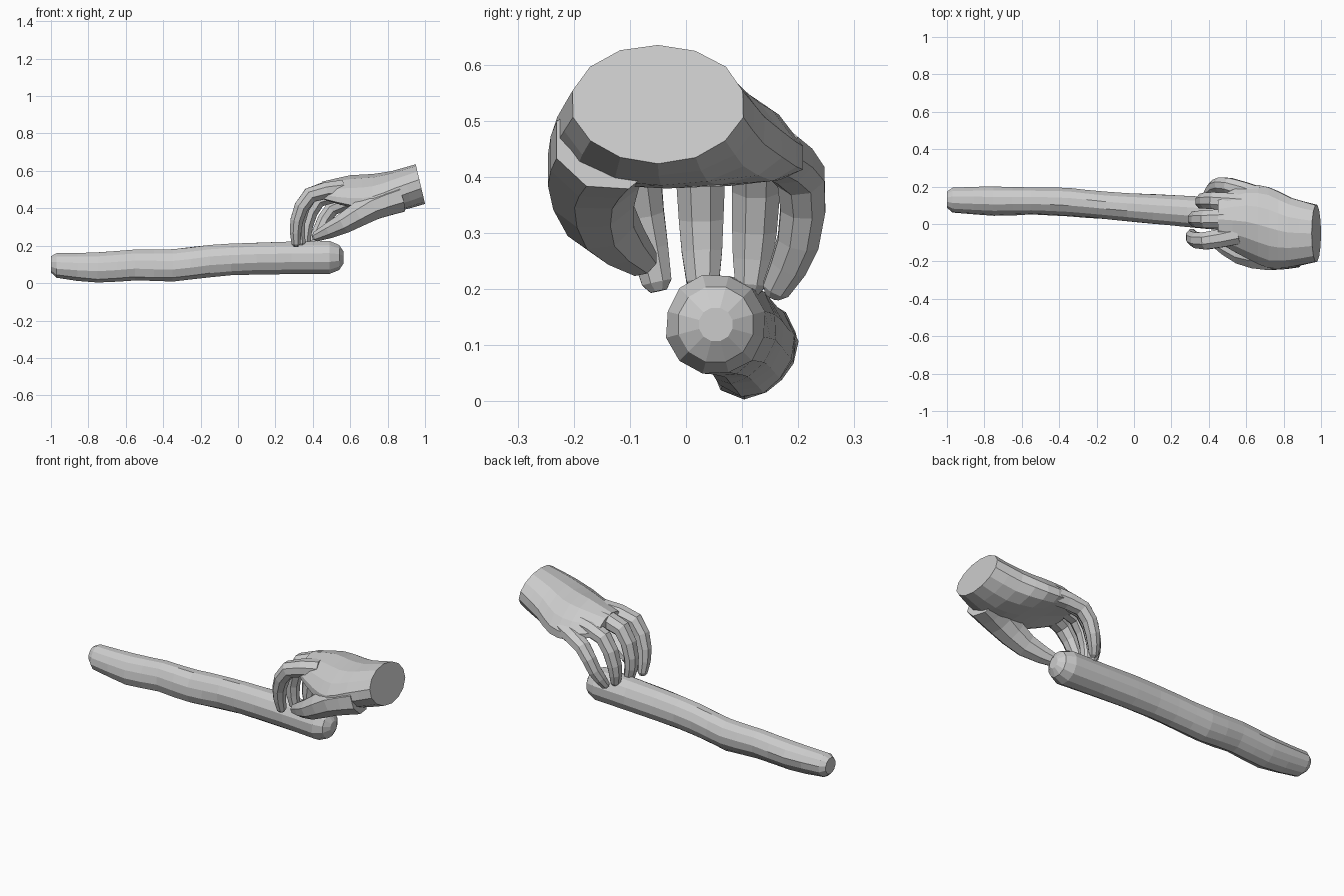
import bpy, bmesh, math, random
from mathutils import Vector

if "Cube" in bpy.data.objects:
    bpy.data.objects.remove(bpy.data.objects["Cube"])

random.seed(4)
TAU = math.tau


def loft(name, rings):
    """Skin a list of equal-length rings into a closed flat-shaded solid."""
    bm = bmesh.new()
    vs = [[bm.verts.new(p) for p in r] for r in rings]
    n = len(rings[0])
    for a, b in zip(vs, vs[1:]):
        for i in range(n):
            j = (i + 1) % n
            bm.faces.new((a[i], a[j], b[j], b[i]))
    bm.faces.new(vs[0][::-1])
    bm.faces.new(vs[-1])
    bmesh.ops.recalc_face_normals(bm, faces=bm.faces)
    me = bpy.data.meshes.new(name)
    bm.to_mesh(me)
    bm.free()
    ob = bpy.data.objects.new(name, me)
    bpy.context.collection.objects.link(ob)
    return ob


def smooth(rows, steps=2):
    """Catmull-Rom through rows of numbers, adding points between them."""
    rows = [Vector(r) for r in rows]
    ext = [2 * rows[0] - rows[1]] + rows + [2 * rows[-1] - rows[-2]]
    out = []
    for a, b, c, d in zip(ext, ext[1:], ext[2:], ext[3:]):
        for k in range(steps):
            t = k / steps
            out.append(b + (c - a) * (t / 2) + (2 * a - 5 * b + 4 * c - d) * (t * t / 2)
                       + (3 * b - a - 3 * c + d) * (t ** 3 / 2))
    return out + [rows[-1]]


def section(x, y, z, hy, hz, n, sag=0, lean=0, wob=0, skew=0):
    """Cross-section facing x; sag drops its sides, lean slants it,
    skew flattens the lower back and fills the lower front."""
    ring = []
    for i in range(n):
        a = TAU * (i + .5) / n
        c, s = math.cos(a), math.sin(a)
        k = 1 + random.uniform(-wob, wob) + 2 * skew * c * min(s, 0)
        ring.append(Vector((x - lean * s, y + hy * c * k, z + hz * s * k - sag * c * c)))
    return ring


def digit(name, joints, n=8):
    """Bent tube through (x, y, z, radius) joints with a rounded tip."""
    rows = smooth(joints)
    P = [r.to_3d() for r in rows]
    R = [r[3] for r in rows]
    m = len(P) - 1
    P.append(P[-1] + (P[-1] - P[-2]).normalized() * R[-1] * .5)
    R.append(R[-1] * .5)
    R[-2] *= .9
    rings = []
    for i, c in enumerate(P):
        t = (P[min(i + 1, m + 1)] - P[max(i - 1, 0)]).normalized()
        side = Vector((0, 1, 0))
        side = (side - t * side.dot(t)).normalized()
        up = t.cross(side) * .9
        rings.append([c + (side * math.cos(TAU * (k + .5) / n)
                           + up * math.sin(TAU * (k + .5) / n)) * R[i] for k in range(n)])
    return loft(name, rings)


# Stick: x, y, z, half width, half height, skew
body = smooth([
    (-.97, .13, .095, .067, .066, .1), (-.75, .125, .086, .077, .08, .17),
    (-.55, .126, .1, .073, .082, .15), (-.35, .119, .096, .077, .087, .1),
    (-.15, .1, .119, .075, .088, .05),
    (.1, .081, .132, .081, .088, 0), (.49, .053, .137, .09, .09, 0)])
sides = 12
rings = [section(-1, .13, .1, .045, .045, sides)]
rings += [section(*s[:5], sides, wob=.02, skew=s[5]) for s in body]
# rounded right end
for a in (40, 70):
    a = math.radians(a)
    r = .09 * math.cos(a)
    rings.append(section(.49 + .08 * math.sin(a), .053, .137, r, r, sides))
stick = loft("stick", rings)

# Wrist and palm: x, y, z, half width, half height, sag, lean
palm = smooth([
    (.975, -.05, .53, .155, .106, 0, .025),
    (.84, -.045, .492, .19, .108, .01, .018),
    (.72, -.02, .483, .222, .1, .045, 0),
    (.6, .012, .493, .2, .083, .06, 0),
    (.45, .025, .5, .125, .042, .04, 0)])
hand = loft("hand", [section(*s[:5], 14, s[5], s[6], .01) for s in palm])

# Fingers and thumb: joints from knuckle to tip as x, y, z, radius
digits = {
    "index_finger": [(.56, -.055, .505, .056), (.385, -.09, .47, .05),
                     (.314, -.077, .335, .041), (.31, -.052, .212, .032)],
    "middle_finger": [(.56, .033, .51, .056), (.385, .026, .47, .051),
                      (.324, .027, .325, .043), (.335, .03, .213, .035)],
    "ring_finger": [(.6, .11, .485, .055), (.43, .125, .445, .049),
                    (.365, .122, .305, .043), (.362, .115, .207, .033)],
    "little_finger": [(.66, .15, .45, .055), (.505, .205, .4, .046),
                      (.435, .2, .285, .04), (.395, .16, .2, .03)],
    "thumb": [(.86, -.14, .46, .1), (.72, -.165, .41, .088),
              (.57, -.152, .322, .066), (.42, -.08, .25, .036)]}

# Fuse the digits onto the palm as one solid
bpy.context.view_layer.objects.active = hand
for name, joints in digits.items():
    part = digit(name, joints)
    mod = hand.modifiers.new(name, 'BOOLEAN')
    mod.operation = 'UNION'
    mod.solver = 'EXACT'
    mod.object = part
    bpy.ops.object.modifier_apply(modifier=name)
    bpy.data.objects.remove(part)
